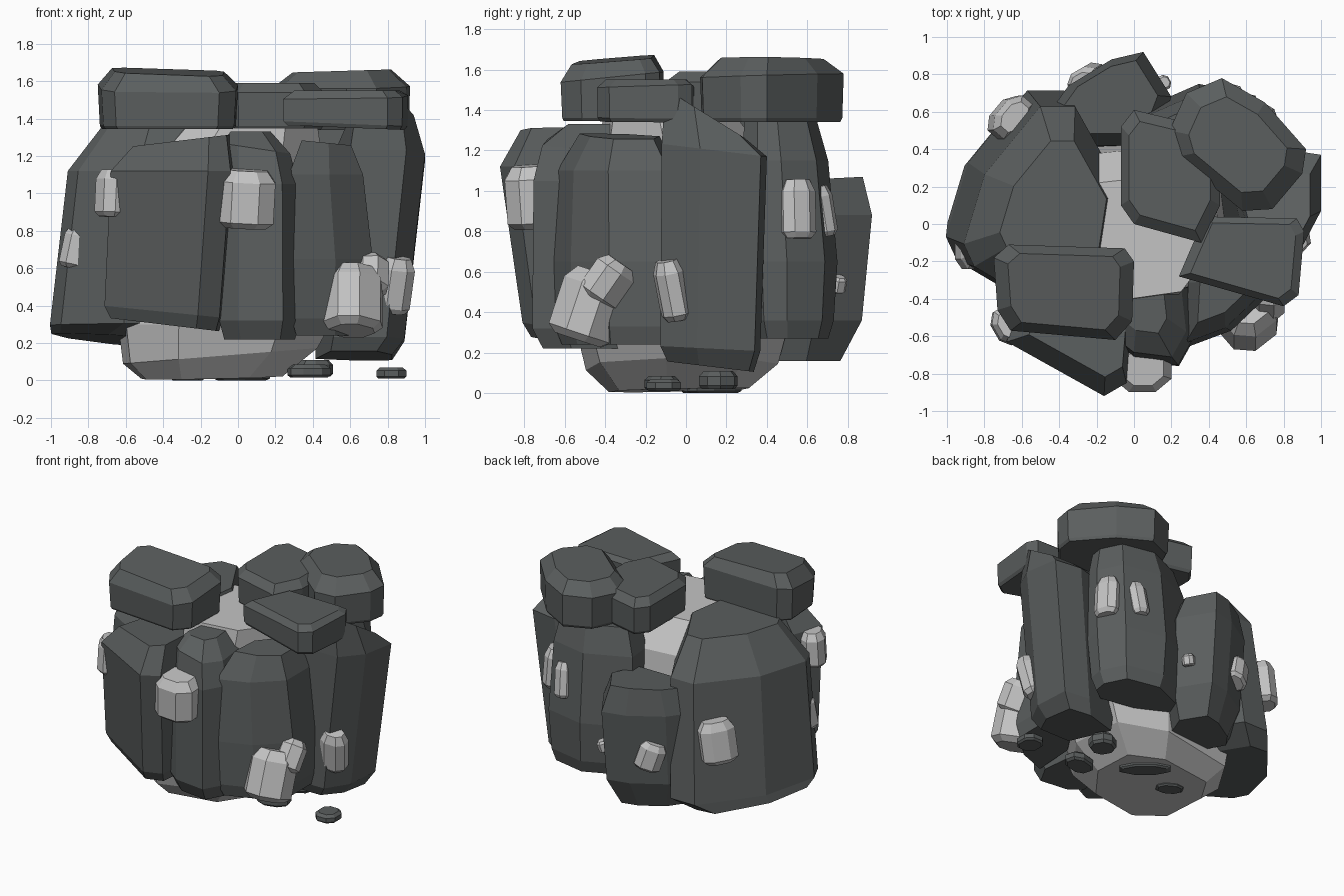
import bpy, bmesh, math
from mathutils import Matrix, Vector, Euler


def material(name, rgb):
    m = bpy.data.materials.new(name)
    m.diffuse_color = (*rgb, 1)
    return m


DARK = material("dark_slate", (0.103, 0.112, 0.112))
LIGHT = material("light_stone", (0.55, 0.55, 0.55))


def loft(name, plan, levels, mat, matrix=None):
    """Stack a scaled plan outline: level = (z, scale, dx, dy, tilt_x, tilt_y)."""
    n = len(plan)
    cx = sum(p[0] for p in plan) / n
    cy = sum(p[1] for p in plan) / n
    bm = bmesh.new()
    rings = []
    for lv in levels:
        z, s, dx, dy, tx, ty = tuple(lv) + (0,) * (6 - len(lv))
        rings.append([bm.verts.new((cx + (x - cx) * s + dx, cy + (y - cy) * s + dy,
                                    z + tx * (x - cx) * s + ty * (y - cy) * s))
                      for x, y in plan])
    for a, b in zip(rings, rings[1:]):
        for i in range(n):
            j = (i + 1) % n
            bm.faces.new((a[i], a[j], b[j], b[i]))
    bm.faces.new(rings[0])
    bm.faces.new(rings[-1])
    if matrix:
        bm.transform(matrix)
    bmesh.ops.recalc_face_normals(bm, faces=bm.faces)
    me = bpy.data.meshes.new(name)
    bm.to_mesh(me)
    bm.free()
    me.materials.append(mat)
    ob = bpy.data.objects.new(name, me)
    bpy.context.collection.objects.link(ob)
    return ob


# Pale inner boulder
loft("core_boulder",
     [(-0.56, -0.3), (-0.3, -0.5), (0.2, -0.43), (0.45, -0.1), (0.42, 0.3), (0.1, 0.46), (-0.45, 0.4),
      (-0.6, 0.15)],
     [(0.015, 0.72, -0.06, -0.02, 0.02, 0.02), (0.13, 0.99, -0.02, 0, 0.08), (0.3, 1.08),
      (1.15, 0.90, 0.06), (1.35, 0.70, 0.14, -0.06)], LIGHT)

# Upright dark slabs around it
loft("front_left_slab",
     [(-0.68, -0.63), (-0.16, -0.92), (-0.04, -0.85), (-0.02, -0.6), (-0.15, -0.42), (-0.6, -0.4)],
     [(0.29, 0.88, -0.05, 0.12, -0.12), (0.36, 0.96, -0.05, 0.1, -0.1), (1.12, 1),
      (1.29, 0.78, 0.03, 0.04, 0.12)], DARK)
loft("front_middle_slab",
     [(-0.1, -0.65), (0.0, -0.73), (0.24, -0.76), (0.33, -0.6), (0.3, -0.33), (-0.05, -0.33)],
     [(0.22, 0.88, 0, 0.03), (0.32, 1.0), (1.05, 0.97), (1.24, 0.85, -0.02, 0.02, -0.15),
      (1.33, 0.5, -0.05, 0.08)], DARK)
loft("front_right_slab",
     [(0.28, -0.66), (0.52, -0.57), (0.72, -0.38), (0.72, -0.05), (0.5, 0.0), (0.3, -0.3)],
     [(0.24, 0.86), (0.33, 0.97), (0.65, 1.0), (1.1, 0.9, -0.03, -0.01), (1.27, 0.6, -0.03, 0.0, -0.1)], DARK)
loft("right_slab",
     [(0.6, -0.12), (0.9, -0.12), (1.0, 0.07), (1.0, 0.37), (0.8, 0.40), (0.5, 0.3)],
     [(0.13, 0.82, -0.14, -0.02, 0, -0.12), (0.22, 0.95, -0.1, -0.02, 0, -0.05), (1.2, 1, 0, 0, 0, -0.12),
      (1.38, 0.75, -0.01, -0.05, 0, -0.62)], DARK)
loft("back_right_slab",
     [(0.05, 0.40), (0.6, 0.3), (0.71, 0.38), (0.73, 0.5), (0.64, 0.68), (0.35, 0.74), (0.03, 0.60)],
     [(0.27, 0.84), (0.36, 0.96), (0.65, 1.04), (1.15, 0.97, 0, -0.03), (1.34, 0.82, 0, -0.05)], DARK)
loft("back_slab",
     [(-0.45, 0.6), (-0.35, 0.74), (-0.12, 0.88), (0.05, 0.92), (0.2, 0.68), (0.1, 0.42), (-0.35, 0.42)],
     [(0.16, 0.7, 0, -0.08), (0.36, 0.96, 0, -0.04), (0.88, 1), (1.06, 0.78, 0, 0.01, 0, 0.05)], DARK)
loft("left_slab",
     [(-1.0, -0.07), (-0.94, -0.2), (-0.6, -0.4), (-0.16, -0.3), (-0.08, 0.22), (-0.36, 0.72),
      (-0.56, 0.72), (-0.88, 0.33)],
     [(0.22, 0.76, -0.10, 0.03, -0.06, -0.06), (0.29, 0.99, -0.01, 0, 0, -0.03), (1.12, 0.93, 0.06, -0.05),
      (1.37, 0.62, 0.12, -0.05)], DARK)

# Flat cap stones
loft("front_left_cap",
     [(-0.75, -0.18), (-0.67, -0.11), (-0.05, -0.13), (0.0, -0.2), (-0.01, -0.52), (-0.1, -0.62),
      (-0.66, -0.57), (-0.73, -0.46)],
     [(1.345, 0.94), (1.36, 0.97), (1.565, 1, 0, 0, 0, 0.1), (1.65, 0.8, 0, 0, -0.03, 0.08)], DARK)
loft("back_right_cap",
     [(0.19, 0.5), (0.28, 0.7), (0.47, 0.78), (0.7, 0.65), (0.92, 0.4), (0.9, 0.27), (0.74, 0.08),
      (0.58, 0.07), (0.23, 0.36)],
     [(1.34, 0.95), (1.36, 0.98), (1.57, 1, 0, 0, 0.01, 0.03), (1.655, 0.72, 0, 0, 0.03)], DARK)
loft("front_right_cap",
     [(0.38, 0.04), (0.87, 0.03), (0.91, -0.04), (0.88, -0.38), (0.8, -0.44), (0.24, -0.28), (0.3, -0.14)],
     [(1.35, 0.94, 0, 0, -0.04), (1.37, 0.99, 0, 0, -0.04), (1.515, 1, 0, 0, 0.02, 0.03),
      (1.55, 0.84)], DARK)
loft("middle_cap",
     [(-0.07, 0.1), (-0.07, 0.52), (0.0, 0.61), (0.25, 0.55), (0.46, 0.35), (0.46, 0.1), (0.36, -0.1), (0.0, 0.0)],
     [(1.34, 0.94), (1.36, 0.98), (1.54, 1), (1.59, 0.82)], DARK)

# Pale crystal lumps: centre, size, (lean x, lean y, turn z) in degrees
OCT = [(math.cos(math.radians(a)) / 1.8, math.sin(math.radians(a)) / 1.8)
       for a in (25, 65, 115, 155, 205, 245, 295, 335)]
CRYSTAL = [(-0.5, 0.74), (-0.4, 1.0), (0.3, 1.0), (0.5, 0.7)]


def lump(name, centre, size, turn, levels, mat):
    rot = Euler([math.radians(t) for t in turn]).to_matrix().to_4x4()
    loft(name, OCT, levels, mat, Matrix.Translation(Vector(centre)) @ rot @ Matrix.Diagonal((*size, 1)))


for i, (c, s, t) in enumerate([
        ((0.04, -0.76, 0.97), (0.31, 0.26, 0.31), (4, 3, 0)),
        ((0.61, -0.48, 0.43), (0.31, 0.30, 0.35), (-14, 12, 38)),
        ((0.69, -0.38, 0.55), (0.18, 0.24, 0.22), (-25, 25, 40)),
        ((0.84, -0.07, 0.51), (0.18, 0.14, 0.30), (12, 6, 10)),
        ((0.69, 0.55, 0.91), (0.14, 0.17, 0.29), (0, -4, 20)),
        ((0.53, 0.67, 0.90), (0.12, 0.12, 0.25), (8, 6, -15)),
        ((0.15, 0.75, 0.54), (0.08, 0.08, 0.08), (0, 20, 30)),
        ((-0.25, 0.77, 0.58), (0.18, 0.14, 0.20), (0, -18, 30)),
        ((-0.66, 0.57, 0.72), (0.24, 0.16, 0.30), (6, 6, 50)),
        ((-0.87, -0.14, 0.71), (0.14, 0.20, 0.22), (0, 12, 0)),
        ((-0.67, -0.54, 1.0), (0.16, 0.20, 0.25), (0, 3, 30))]):
    lump(f"crystal_{i + 1}", c, s, t, CRYSTAL, LIGHT)

# Dark pebbles on the ground
PEBBLE = [(-0.5, 0.85), (-0.3, 1.0), (0.2, 1.0), (0.5, 0.75)]
for i, (c, s, t) in enumerate([
        ((0.82, -0.11, 0.04), (0.16, 0.17, 0.06), 0),
        ((0.41, 0.16, 0.065), (0.18, 0.17, 0.09), 30),
        ((0.38, -0.12, 0.05), (0.22, 0.15, 0.07), 15),
        ((0.02, 0.14, 0.025), (0.34, 0.13, 0.05), -40),
        ((-0.27, 0.05, 0.025), (0.18, 0.12, 0.05), -30)]):
    lump(f"pebble_{i + 1}", c, s, (0, 0, t), PEBBLE, DARK)
